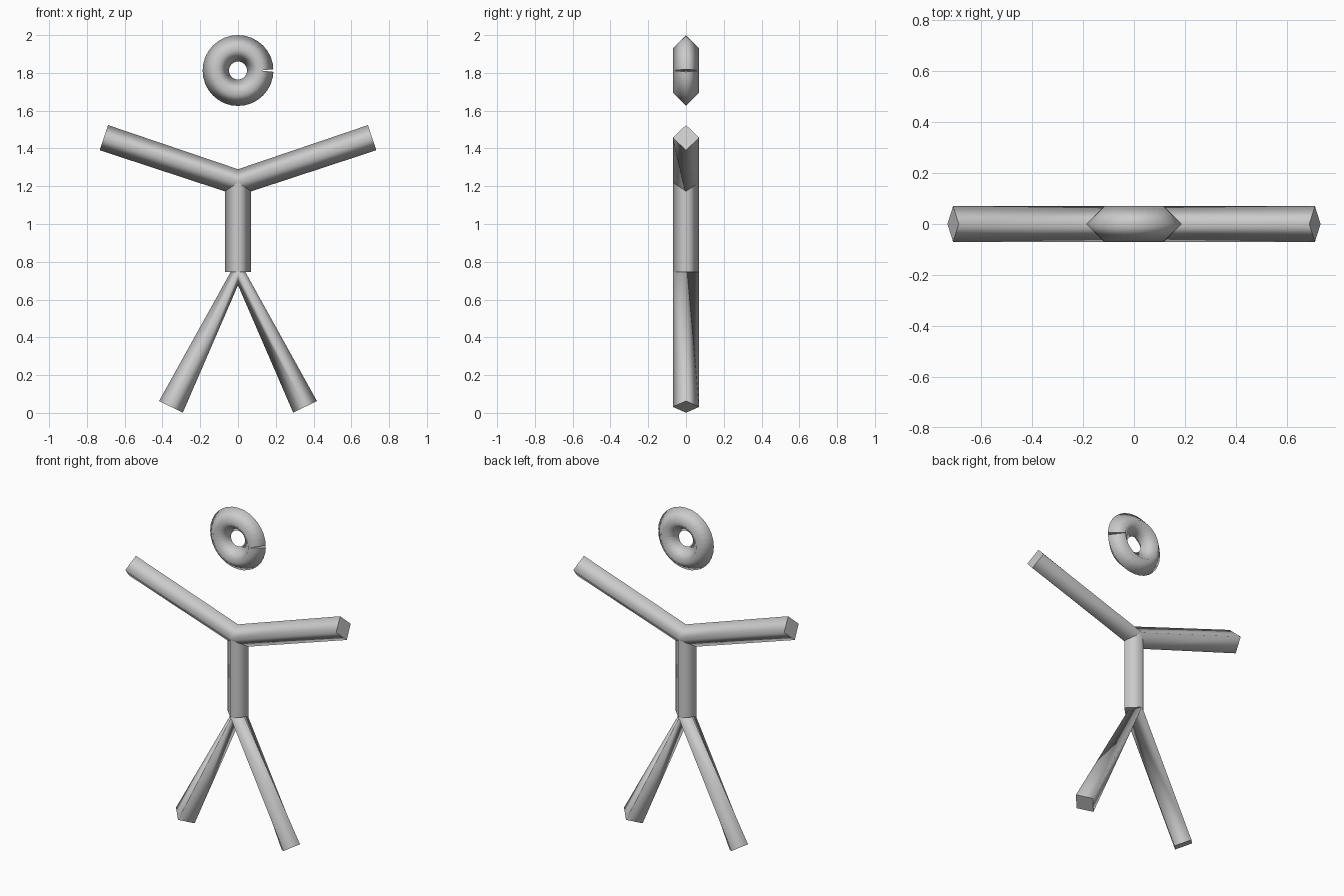
import bpy, bmesh, math
from mathutils import Vector

if "Cube" in bpy.data.objects:
    bpy.data.objects.remove(bpy.data.objects["Cube"])

R = 0.07          # half width of the four-sided tube

grey = bpy.data.materials.new("light grey")
grey.diffuse_color = (0.6, 0.6, 0.6, 1)
grey.use_nodes = True
grey.node_tree.nodes["Principled BSDF"].inputs["Base Color"].default_value = grey.diffuse_color


def tube(name, path):
    """Sweep a diamond section along an (x, z) path in the y = 0 plane."""
    pts = [Vector((x, 0, z)) for x, z in path]
    dirs = [(b - a).normalized() for a, b in zip(pts, pts[1:])]
    side = Vector((0, R, 0))
    bm = bmesh.new()
    rings = []
    for i, p in enumerate(pts):
        t = (dirs[max(i - 1, 0)] + dirs[min(i, len(dirs) - 1)]).normalized()
        out = Vector((-t.z, 0, t.x)) * R
        rings.append([bm.verts.new(p + o) for o in (out, side, -out, -side)])
    for a, b in zip(rings, rings[1:]):
        for k in range(4):
            f = bm.faces.new((a[k], a[(k + 1) % 4], b[(k + 1) % 4], b[k]))
            f.smooth = True
    # flat end caps with sharp rims
    for ring in (rings[0], rings[-1]):
        cap = bm.faces.new(ring)
        for e in cap.edges:
            e.smooth = False
    bmesh.ops.recalc_face_normals(bm, faces=bm.faces[:])
    mesh = bpy.data.meshes.new(name)
    bm.to_mesh(mesh)
    bm.free()
    mesh.materials.append(grey)
    obj = bpy.data.objects.new(name, mesh)
    bpy.context.collection.objects.link(obj)
    return obj


# Head: open ring whose two ends leave a thin wedge at the right
N = 32
tube("head_ring", [(0.1175 * math.cos(math.tau * i / N),
                    1.8125 + 0.1175 * math.sin(math.tau * i / N))
                   for i in range(N + 1)])
# Raised arms, torso and spread legs
tube("arms", [(-0.71, 1.457), (0, 1.22), (0.71, 1.457)])
tube("torso", [(0, 1.22), (0, 0.746)])
tube("legs", [(-0.355, 0.032), (0, 0.746), (0.355, 0.032)])
